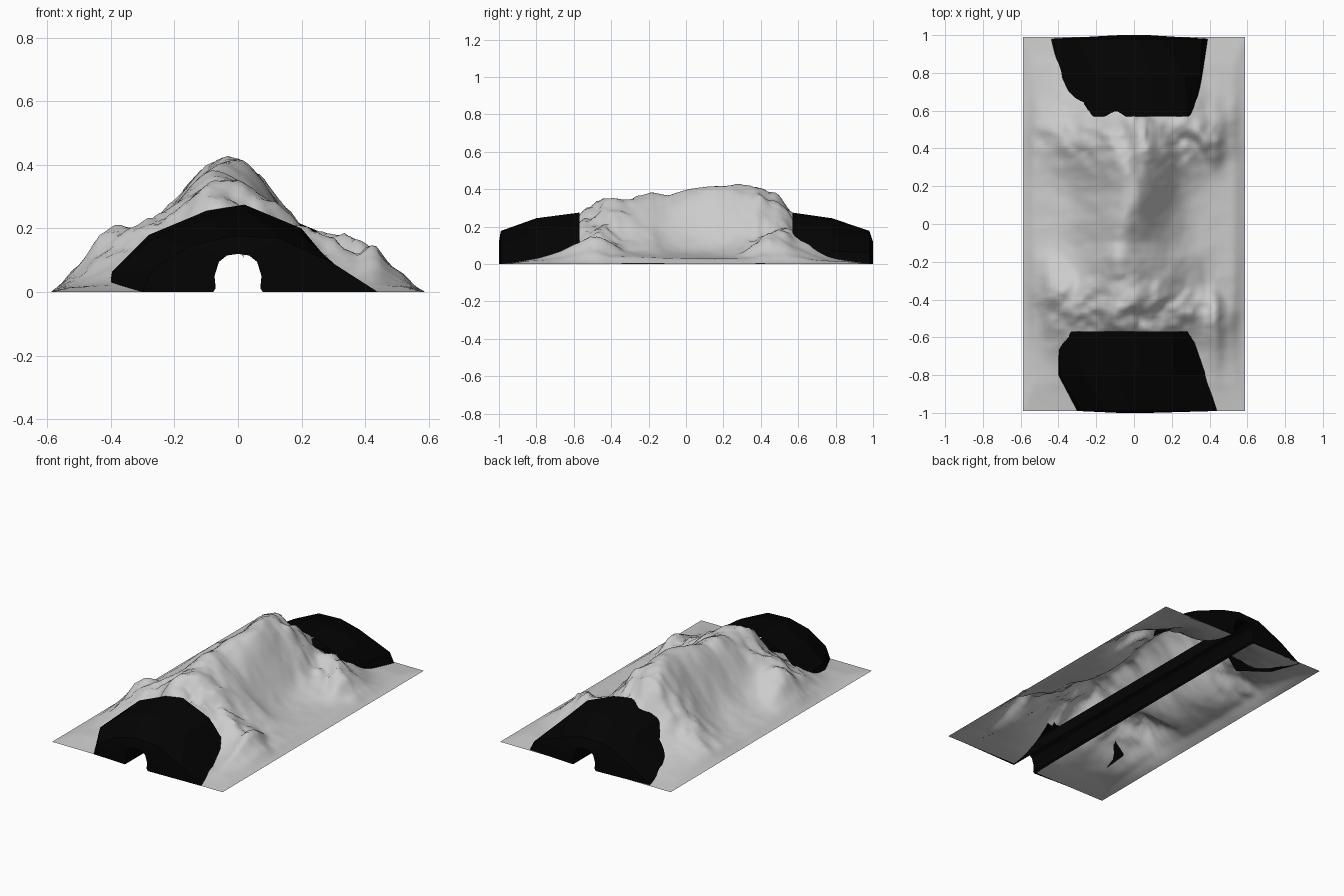
import bpy, bmesh, math
from mathutils import Vector, noise

if "Cube" in bpy.data.objects:
    bpy.data.objects.remove(bpy.data.objects["Cube"])


def lerp(pts, t):
    if t <= pts[0][0]:
        return pts[0][1]
    for (a, va), (b, vb) in zip(pts, pts[1:]):
        if t <= b:
            return va + (vb - va) * (t - a) / (b - a)
    return pts[-1][1]


def make_object(name, bm, mat=None):
    bmesh.ops.recalc_face_normals(bm, faces=bm.faces[:])
    me = bpy.data.meshes.new(name)
    bm.to_mesh(me)
    bm.free()
    ob = bpy.data.objects.new(name, me)
    bpy.context.collection.objects.link(ob)
    if mat:
        me.materials.append(mat)
    return ob


black = bpy.data.materials.new("black_rock")
black.diffuse_color = (0.001, 0.001, 0.001, 1)
black.use_nodes = True
black.node_tree.nodes["Principled BSDF"].inputs["Base Color"].default_value = black.diffuse_color

# Horseshoe tunnel section (x, z), shared by bore and portals
half = [(0.078, 0), (0.07, 0.012), (0.074, 0.05), (0.06, 0.095), (0.035, 0.115)]
arch = half + [(0, 0.12)] + [(-x, z) for x, z in reversed(half)]

# Mountain: main ridge height along y, and side spurs
# (y position, inner width, outer width, crest over x)
RIDGE = [(-1, 0), (-0.85, 0.03), (-0.7, 0.12), (-0.6, 0.24), (-0.53, 0.29), (-0.44, 0.355),
         (-0.38, 0.365), (-0.3, 0.36), (-0.18, 0.4), (-0.1, 0.38), (0, 0.41), (0.12, 0.435),
         (0.34, 0.435), (0.42, 0.41), (0.5, 0.36), (0.57, 0.27), (0.7, 0.12), (0.85, 0.03), (1, 0)]
SPURS = [
    (-0.37, 0.2, 0.3, [(-0.59, 0), (-0.5, 0.1), (-0.45, 0.17), (-0.36, 0.22), (-0.2, 0.28), (-0.05, 0.32), (0.02, 0)]),
    (-0.46, 0.14, 0.26, [(-0.02, 0), (0.05, 0.3), (0.2, 0.2), (0.38, 0.14), (0.43, 0.16), (0.48, 0.08), (0.59, 0)]),
    (0.46, 0.14, 0.24, [(-0.02, 0), (0.05, 0.33), (0.2, 0.21), (0.32, 0.17), (0.43, 0.14), (0.49, 0.07), (0.59, 0)]),
    (0.5, 0.16, 0.29, [(-0.59, 0), (-0.5, 0.06), (-0.35, 0.11), (-0.15, 0.24), (0, 0.29), (0.05, 0)]),
]


def height(x, y):
    wob = noise.noise(Vector((x * 3, y * 3, 2)))
    d = abs(x + 0.04 + 0.06 * wob)
    width = 0.22 + 0.06 * min(1, (y - 0.05) ** 2 / 0.12)
    ridge = lerp(RIDGE, y) * math.exp(-((d * d + 0.0012) ** 0.5 / width) ** 1.6) * 1.04
    h = ridge + 0.03 * math.exp(-(y / 0.55) ** 4) * (1 - ridge / 0.45)
    rough = math.exp(-((abs(y) - 0.46) / 0.16) ** 2)
    for y0, w_in, w_out, crest in SPURS:
        dy = y - y0 + 0.12 * noise.noise(Vector((x * 5, y0, 0)))
        w = w_out if dy * y0 > 0 else w_in
        s = lerp(crest, x) * math.exp(-(abs(dy) / w) ** 1.8)
        h = 0.5 * (h + s + math.sqrt((h - s) ** 2 + 0.0004)) - 0.004
    n = noise.fractal(Vector((x * 7, y * 7, 5)), 0.9, 2.0, 4)
    h += n * min(1, max(0, h) / 0.15) * (0.01 + 0.03 * rough)
    edge = min(1, (0.59 - abs(x)) / 0.06, (0.995 - abs(y)) / 0.15)
    return max(0, h) * max(0, edge)


# Terrain sheet with a slot at ground level for the tunnel mouths
NX, NY = 70, 116
bm = bmesh.new()
rows = []
for j in range(NY + 1):
    y = -0.99 + 1.98 * j / NY
    rows.append([bm.verts.new((x, y, height(x, y)))
                 for x in (-0.587 + 1.174 * i / NX for i in range(NX + 1))])
for r0, r1 in zip(rows, rows[1:]):
    for i in range(NX):
        q = (r0[i], r0[i + 1], r1[i + 1], r1[i])
        c = sum((v.co for v in q), Vector()) / 4
        if abs(c.x) > 0.076 or c.z > 0.135:
            bm.faces.new(q)
bmesh.ops.delete(bm, geom=[v for v in bm.verts if not v.link_faces], context='VERTS')
terrain = make_object("mountain_terrain", bm)
for p in terrain.data.polygons:
    p.use_smooth = True

# Tunnel bore running the full length
bm = bmesh.new()
a = [bm.verts.new((x, -1, z)) for x, z in arch]
b = [bm.verts.new((x, 1, z)) for x, z in arch]
for i in range(len(arch) - 1):
    bm.faces.new((a[i], a[i + 1], b[i + 1], b[i]))
make_object("tunnel_bore", bm, black)

# Portal rock: one crown profile per station, plus foot (left, right) per portal
CROWNS = [
    [(-0.15, 0.145), (-0.02, 0.177), (0.13, 0.17), (0.3, 0.09)],
    [(-0.27, 0.165), (-0.09, 0.235), (0.04, 0.245), (0.2, 0.18)],
    [(-0.28, 0.18), (-0.1, 0.255), (0.02, 0.275), (0.2, 0.2)],
]
# stations: y, left foot, left shoulder, right foot
FRONT = [(-0.99, (-0.3, 0), (-0.27, 0.07), (0.44, 0)),
         (-0.8, (-0.4, 0.03), (-0.39, 0.07), (0.38, 0.02)),
         (-0.57, (-0.4, 0.05), (-0.4, 0.06), (0.3, 0.08))]
BACK = [(-0.98, (-0.39, 0), (-0.36, 0.06), (0.44, 0)),
        (-0.78, (-0.36, 0.03), (-0.35, 0.07), (0.4, 0.02)),
        (-0.57, (-0.33, 0.08), (-0.32, 0.12), (0.3, 0.08))]
for name, stations, turn in (("front_portal_rock", FRONT, 0), ("back_portal_rock", BACK, math.pi)):
    bm = bmesh.new()
    rings = [[bm.verts.new((x, y, z)) for x, z in [foot, shoulder] + crown + [right]]
             for (y, foot, shoulder, right), crown in zip(stations, CROWNS)]
    for r0, r1 in zip(rings, rings[1:]):
        for i in range(len(r0) - 1):
            bm.faces.new((r0[i], r0[i + 1], r1[i + 1], r1[i]))
    # mouth wall: triangle strip between outline and arch
    outer = rings[0][::-1]
    mouth = [bm.verts.new((x, -1, z)) for x, z in arch]
    i = j = 0
    while i < len(outer) - 1 or j < len(mouth) - 1:
        if (i + 1) / (len(outer) - 1) <= (j + 1) / (len(mouth) - 1):
            bm.faces.new((outer[i], outer[i + 1], mouth[j]))
            i += 1
        else:
            bm.faces.new((outer[i], mouth[j + 1], mouth[j]))
            j += 1
    rock = make_object(name, bm, black)
    rock.rotation_euler.z = turn
